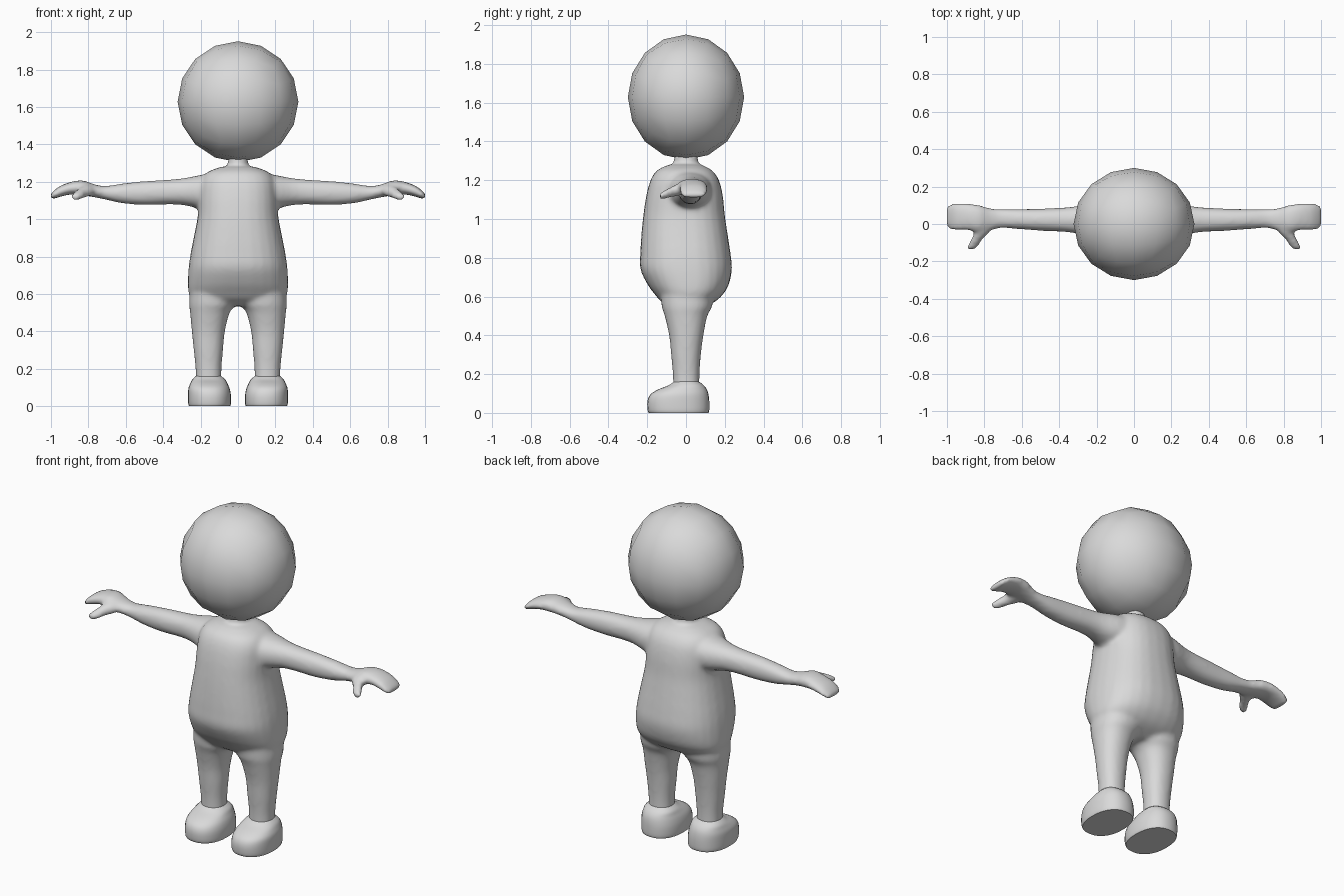
import bpy, bmesh, math
from mathutils import Vector

skin = bpy.data.materials.new("light grey")
skin.diffuse_color = (0.7, 0.7, 0.7, 1)


def spline(rows, steps):
    """Catmull-Rom refinement of the section table."""
    out = []
    for i in range(len(rows) - 1):
        p0, p1 = rows[max(i - 1, 0)], rows[i]
        p2, p3 = rows[i + 1], rows[min(i + 2, len(rows) - 1)]
        for k in range(steps):
            t = k / steps
            out.append([0.5 * (2 * b + (c - a) * t + (2 * a - 5 * b + 4 * c - d) * t * t
                               + (3 * b - a - 3 * c + d) * t ** 3)
                        for a, b, c, d in zip(p0, p1, p2, p3)])
    return out + [list(rows[-1])]


def loft(bm, rows, axis, side=1, power=2.2, sides=28, steps=4):
    """Closed tube; each row is position, then min/max on the two other axes."""
    rings = []
    for t, a0, a1, b0, b1 in spline(rows, steps):
        ring = []
        for k in range(sides):
            ang = 2 * math.pi * k / sides
            c, s = math.cos(ang), math.sin(ang)
            a = (a0 + a1) / 2 + (a1 - a0) / 2 * math.copysign(abs(c) ** (2 / power), c)
            b = (b0 + b1) / 2 + (b1 - b0) / 2 * math.copysign(abs(s) ** (2 / power), s)
            x, y, z = {"x": (t, a, b), "y": (a, t, b), "z": (a, b, t)}[axis]
            ring.append(bm.verts.new((x * side, y, z)))
        rings.append(ring)
    for r, q in zip(rings, rings[1:]):
        for k in range(sides):
            n = (k + 1) % sides
            bm.faces.new((r[k], r[n], q[n], q[k]))
    bm.faces.new(rings[0])
    bm.faces.new(rings[-1])


def finish(bm, name):
    bmesh.ops.recalc_face_normals(bm, faces=bm.faces)
    mesh = bpy.data.meshes.new(name)
    bm.to_mesh(mesh)
    bm.free()
    mesh.materials.append(skin)
    obj = bpy.data.objects.new(name, mesh)
    bpy.context.collection.objects.link(obj)
    return obj


# section tables
torso = [(0.535, -0.17, 0.17, -0.07, 0.07), (0.57, -0.24, 0.24, -0.125, 0.145),
         (0.61, -0.264, 0.264, -0.16, 0.19), (0.66, -0.268, 0.268, -0.197, 0.22),
         (0.74, -0.264, 0.264, -0.235, 0.237), (0.82, -0.253, 0.253, -0.236, 0.23),
         (0.92, -0.233, 0.233, -0.23, 0.215), (1.02, -0.215, 0.215, -0.22, 0.20),
         (1.12, -0.21, 0.21, -0.205, 0.19), (1.2, -0.2, 0.2, -0.183, 0.17),
         (1.25, -0.165, 0.165, -0.15, 0.135), (1.28, -0.09, 0.09, -0.09, 0.08)]
neck = [(1.2, -0.06, 0.06, -0.065, 0.065), (1.28, -0.054, 0.054, -0.062, 0.062),
        (1.34, -0.052, 0.052, -0.06, 0.06)]
leg = [(0.7, 0.03, 0.25, -0.13, 0.14), (0.56, 0.012, 0.262, -0.127, 0.137),
       (0.5, 0.045, 0.256, -0.11, 0.11), (0.4, 0.07, 0.247, -0.087, 0.09),
       (0.3, 0.08, 0.237, -0.077, 0.077), (0.2, 0.088, 0.227, -0.068, 0.07),
       (0.1, 0.088, 0.225, -0.066, 0.07)]
arm = [(0.1, -0.13, 0.14, 1.04, 1.255), (0.2, -0.09, 0.125, 1.055, 1.236),
       (0.32, -0.048, 0.093, 1.078, 1.215), (0.5, -0.036, 0.082, 1.076, 1.203),
       (0.62, -0.027, 0.08, 1.085, 1.19), (0.71, -0.022, 0.08, 1.105, 1.177),
       (0.77, -0.035, 0.085, 1.117, 1.187), (0.83, -0.045, 0.102, 1.127, 1.207),
       (0.89, -0.034, 0.11, 1.132, 1.2), (0.95, -0.036, 0.11, 1.12, 1.178),
       (0.985, -0.03, 0.106, 1.108, 1.152), (1.004, -0.01, 0.09, 1.11, 1.132)]
thumb = [(0.01, 0.765, 0.85, 1.13, 1.19), (-0.045, 0.775, 0.855, 1.118, 1.18),
         (-0.08, 0.81, 0.87, 1.112, 1.165), (-0.11, 0.826, 0.888, 1.103, 1.148),
         (-0.136, 0.85, 0.896, 1.103, 1.132)]
shoe = [(0.0, 0.042, 0.262, -0.192, 0.116), (0.015, 0.038, 0.266, -0.198, 0.12),
        (0.06, 0.038, 0.267, -0.199, 0.12), (0.095, 0.045, 0.265, -0.184, 0.116),
        (0.12, 0.056, 0.256, -0.145, 0.108), (0.14, 0.066, 0.246, -0.095, 0.094),
        (0.155, 0.082, 0.232, -0.07, 0.076), (0.165, 0.095, 0.22, -0.055, 0.06)]

# body: torso, neck and limbs fused into one soft skin
bm = bmesh.new()
loft(bm, torso, "z", power=2.4)
loft(bm, neck, "z")
for side in (-1, 1):
    loft(bm, leg, "z", side)
    loft(bm, arm, "x", side)
    loft(bm, thumb, "y", side)
body = finish(bm, "body")
fuse = body.modifiers.new("fuse", "REMESH")
fuse.mode = "VOXEL"
fuse.voxel_size = 0.012
fuse.use_smooth_shade = True
soften = body.modifiers.new("soften", "SMOOTH")
soften.factor = 0.5
soften.iterations = 8

# shoes with flat soles
for side, name in ((-1, "right_shoe"), (1, "left_shoe")):
    bm = bmesh.new()
    loft(bm, shoe, "z", side, power=2.3, steps=3)
    obj = finish(bm, name)
    bpy.ops.object.select_all(action="DESELECT")
    obj.select_set(True)
    bpy.context.view_layer.objects.active = obj
    bpy.ops.object.shade_smooth_by_angle(angle=math.radians(50))

# head: coarse rounded cube with four quads per side
bm = bmesh.new()
bmesh.ops.create_cube(bm, size=2)
bmesh.ops.subdivide_edges(bm, edges=bm.edges[:], cuts=3, use_grid_fill=True)
for v in bm.verts:
    d = Vector([math.tan(c * math.pi / 4) for c in v.co]).normalized()
    v.co = (d.x * 0.323, d.y * 0.3, 1.628 + d.z * 0.323)
for f in bm.faces:
    f.smooth = True
finish(bm, "head")
